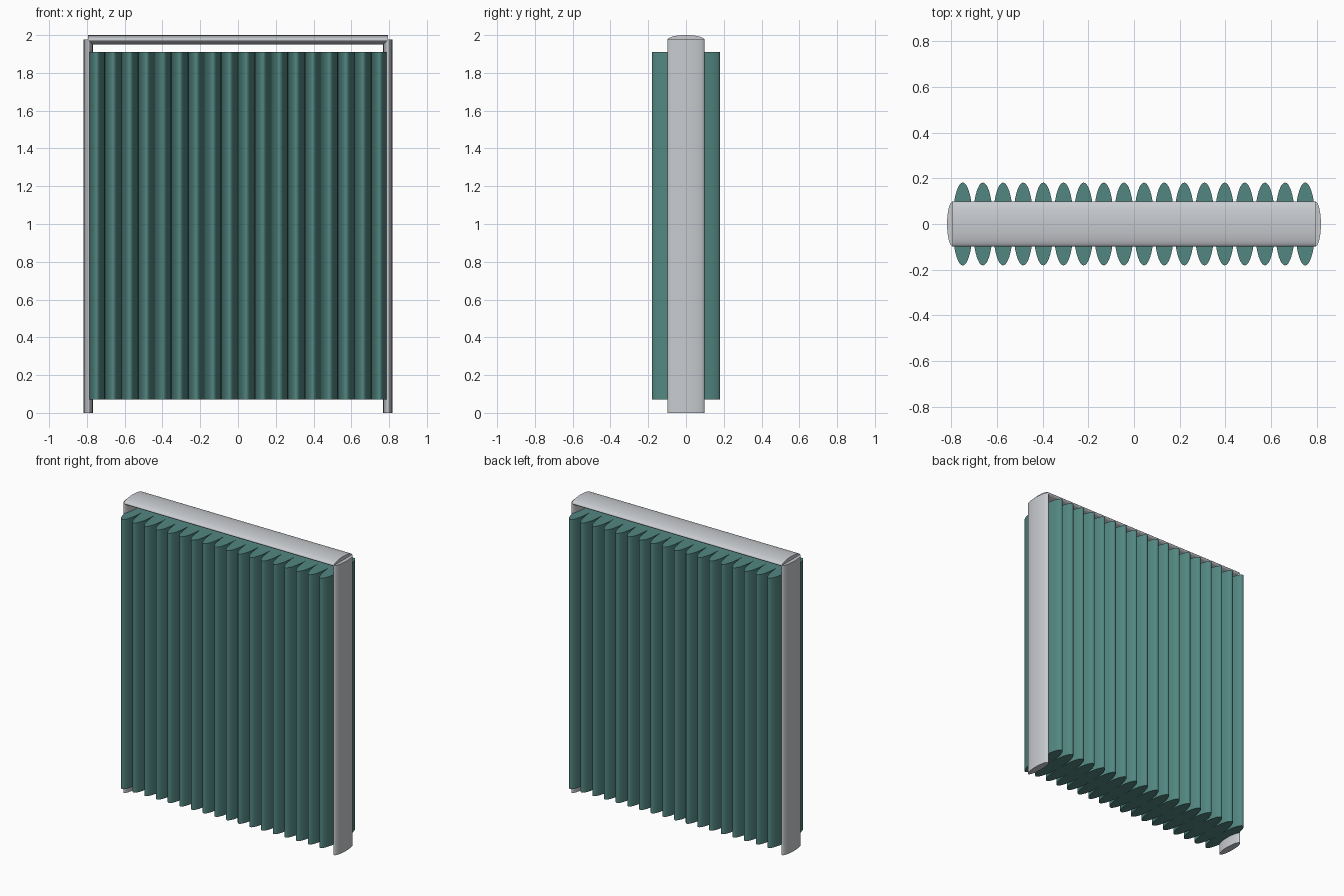
import bpy
import math

if "Cube" in bpy.data.objects:
    bpy.data.objects.remove(bpy.data.objects["Cube"])


def material(name, rgb):
    m = bpy.data.materials.new(name)
    m.diffuse_color = (*rgb, 1)
    m.use_nodes = True
    m.node_tree.nodes["Principled BSDF"].inputs["Base Color"].default_value = m.diffuse_color
    return m


teal = material("teal_fabric", (0.085, 0.24, 0.22))
silver = material("light_grey_metal", (0.58, 0.60, 0.63))


def oval_bar(name, centre, length, rx, ry, mat, along_x=False):
    """Capped elliptical bar, upright or lying along x."""
    bpy.ops.mesh.primitive_cylinder_add(vertices=48, radius=1, depth=length)
    ob = bpy.context.object
    ob.name = name
    ob.scale = (rx, ry, 1)
    bpy.ops.object.transform_apply(location=False, rotation=False, scale=True)
    ob.location = centre
    if along_x:
        ob.rotation_euler = (0, math.pi / 2, 0)
    ob.data.materials.append(mat)
    bpy.ops.object.shade_smooth_by_angle(angle=math.radians(35))
    return ob


# Frame: two oval posts and an oval top rail
THICK, DEPTH = 0.0245, 0.098
POST_X, RAIL_Z = 0.793, 2 - THICK
for side, label in ((-1, "left"), (1, "right")):
    oval_bar(label + "_post", (side * POST_X, 0, RAIL_Z / 2), RAIL_Z,
             THICK, DEPTH, silver)
oval_bar("top_rail", (0, 0, RAIL_Z), 2 * POST_X, THICK, DEPTH, silver, True)

# Curtain: a row of touching oval folds
FOLDS, LOW, HIGH = 18, 0.07, 1.91
STEP = 2 * POST_X / FOLDS
for i in range(FOLDS):
    x = (i - (FOLDS - 1) / 2) * STEP
    oval_bar("curtain_fold_%02d" % (i + 1), (x, 0, (LOW + HIGH) / 2),
             HIGH - LOW, STEP / 2 + 0.0004, 0.181, teal)
